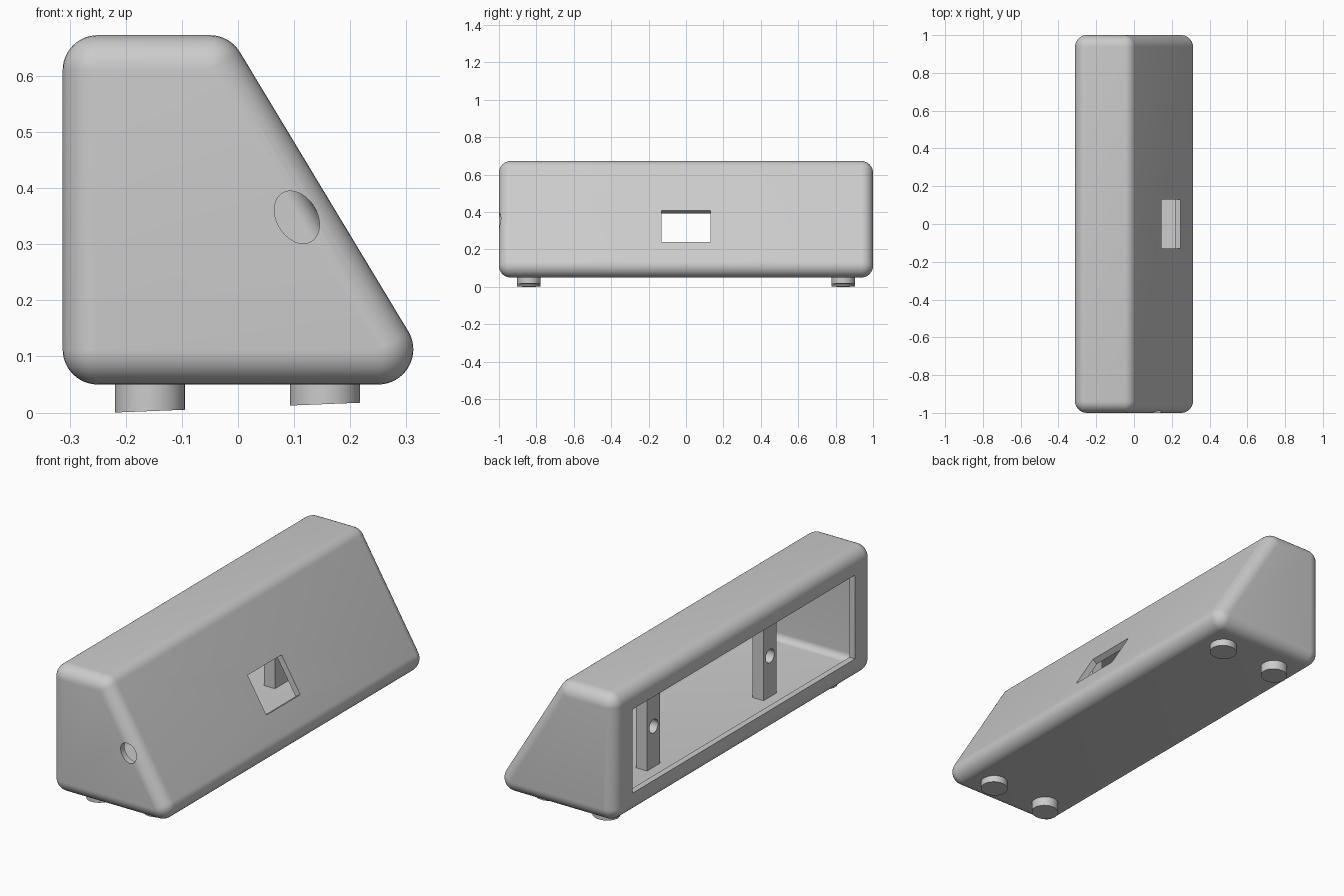
import bpy
import bmesh
from math import sin, cos, pi, radians
from mathutils import Matrix, Vector

default = bpy.data.objects.get("Cube")
if default:
    bpy.data.objects.remove(default, do_unlink=True)

grey = bpy.data.materials.new("light grey plastic")
grey.use_nodes = True
COLOUR = (0.6, 0.6, 0.6, 1)
grey.diffuse_color = COLOUR
grey.node_tree.nodes["Principled BSDF"].inputs["Base Color"].default_value = COLOUR

RADIUS = 0.0625
WALL = 0.03
SLANT = radians(31)
# Centres of the rounded corners, in x and z
CORNERS = [(-0.25, 0.1125), (-0.25, 0.61), (-0.05, 0.61), (0.25, 0.1125)]


def finish(name, bm):
    bmesh.ops.recalc_face_normals(bm, faces=bm.faces)
    mesh = bpy.data.meshes.new(name)
    bm.to_mesh(mesh)
    bm.free()
    mesh.materials.append(grey)
    obj = bpy.data.objects.new(name, mesh)
    bpy.context.collection.objects.link(obj)
    return obj


def rounded_wedge(name, radius):
    """Convex hull of spheres at the eight corners."""
    bm = bmesh.new()
    segments, rings = 48, 8
    for cx, cz in CORNERS:
        for side in (-1, 1):
            for ring in range(rings + 1):
                tilt = pi / 2 * ring / rings
                y = side * (1 - RADIUS + radius * sin(tilt))
                count = 1 if ring == rings else segments
                for i in range(count):
                    a = 2 * pi * i / segments
                    r = radius * cos(tilt)
                    bm.verts.new((cx + r * cos(a), y, cz + r * sin(a)))
    bmesh.ops.convex_hull(bm, input=bm.verts[:])
    bmesh.ops.delete(bm, geom=[v for v in bm.verts if not v.link_faces], context='VERTS')
    bmesh.ops.dissolve_limit(bm, angle_limit=radians(0.3), verts=bm.verts[:], edges=bm.edges[:])
    return finish(name, bm)


def box(name, centre, size, turn=0):
    bm = bmesh.new()
    matrix = (Matrix.Translation(centre) @ Matrix.Rotation(turn, 4, 'Y')
              @ Matrix.Diagonal(Vector(size).to_4d()))
    bmesh.ops.create_cube(bm, size=1, matrix=matrix)
    return finish(name, bm)


def cylinder(name, matrix, radius, depth):
    bm = bmesh.new()
    bmesh.ops.create_cone(bm, cap_ends=True, segments=40, radius1=radius,
                          radius2=radius, depth=depth, matrix=matrix)
    return finish(name, bm)


def cut(obj, cutter):
    cutter.hide_render = True
    mod = obj.modifiers.new("cut", 'BOOLEAN')
    mod.operation = 'DIFFERENCE'
    mod.solver = 'EXACT'
    mod.object = cutter
    bpy.context.view_layer.objects.active = obj
    bpy.ops.object.modifier_apply(modifier=mod.name)
    bpy.data.objects.remove(cutter, do_unlink=True)


def smooth(obj):
    bpy.ops.object.select_all(action='DESELECT')
    obj.select_set(True)
    bpy.context.view_layer.objects.active = obj
    bpy.ops.object.shade_smooth_by_angle(angle=radians(30))


# Hollow wedge-shaped case
case = rounded_wedge("case", RADIUS)
cut(case, rounded_wedge("cavity", RADIUS - WALL))

# Large service opening in the upright wall
cut(case, box("service_opening", (-0.31, 0, 0.36), (0.12, 1.72, 0.41)))

# Display window through the slanted wall
cut(case, box("window_opening", (0.195, 0, 0.325), (0.12, 0.262, 0.196), -SLANT))

# Oval cable hole in the front end
oval = (Matrix.Translation((0.105, -1, 0.348)) @ Matrix.Rotation(-SLANT, 4, 'Y')
        @ Matrix.Diagonal((0.036, 1, 0.05, 1)) @ Matrix.Rotation(pi / 2, 4, 'X'))
cut(case, cylinder("cable_hole", oval, 1, 0.15))
smooth(case)

# Drilled mounting posts inside the case
for label, y in (("front", -0.45), ("back", 0.45)):
    post = box(label + "_mounting_post", (-0.11, y, 0.36), (0.06, 0.1, 0.58))
    for z in (0.28, 0.46):
        drill = Matrix.Translation((-0.11, y, z)) @ Matrix.Rotation(pi / 2, 4, 'Y')
        cut(post, cylinder("screw_hole", drill, 0.033, 0.2))
    smooth(post)

# Four feet with gently sloping undersides
for end, y in (("front", -0.84), ("back", 0.84)):
    for side, x in (("right", -0.157), ("left", 0.155)):
        foot = cylinder(end + "_" + side + "_foot",
                        Matrix.Translation((x, y, 0.03)), RADIUS, 0.06)
        for v in foot.data.vertices:
            if v.co.z < 0.03:
                v.co.z = 0.04 * (v.co.x + 0.2195)
        smooth(foot)
